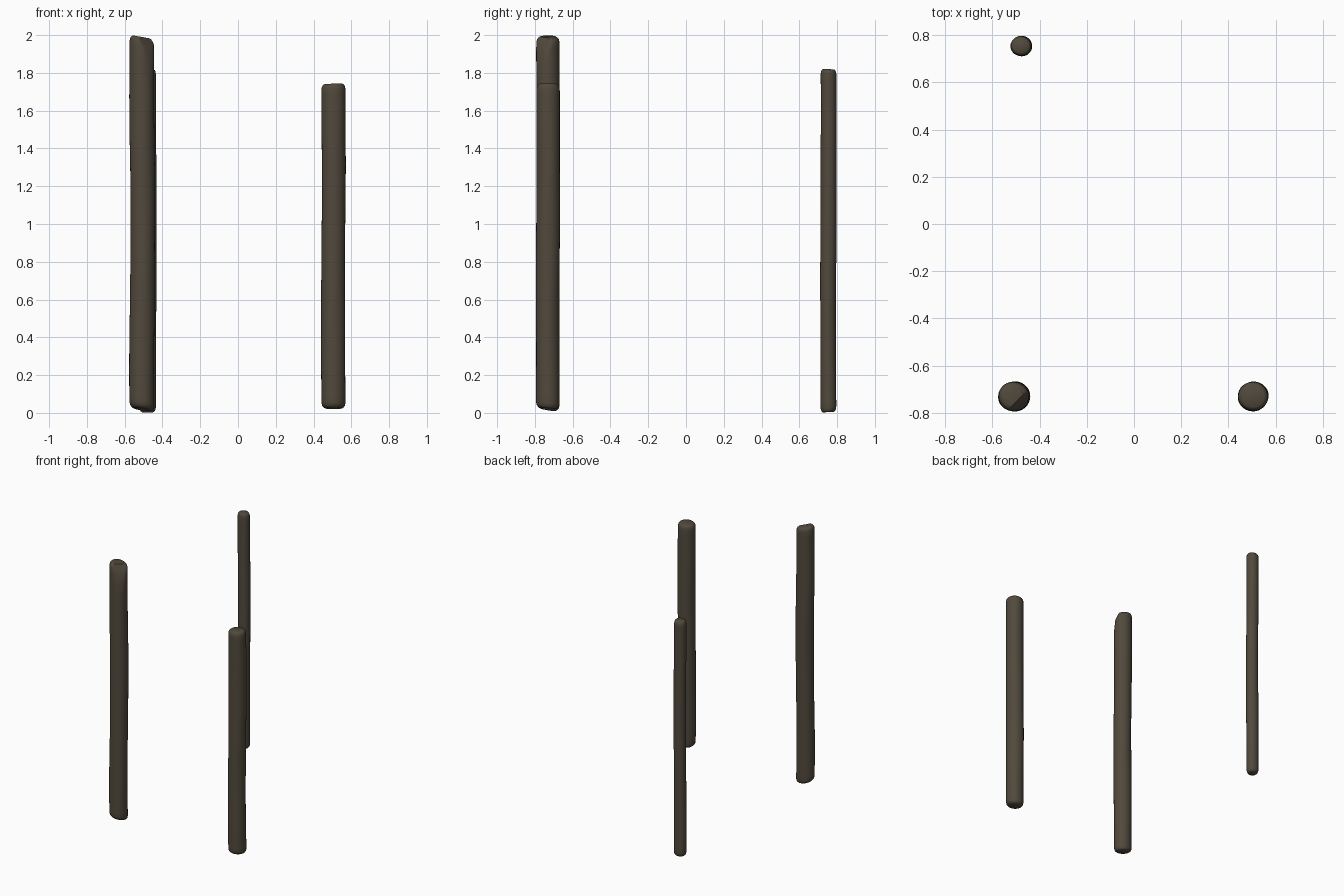
import bpy, bmesh, math

if "Cube" in bpy.data.objects:
    bpy.data.objects.remove(bpy.data.objects["Cube"])

SIDES = 28

bark = bpy.data.materials.new("dark weathered wood")
bark.diffuse_color = (0.082, 0.066, 0.046, 1)
bark.use_nodes = True
bark.node_tree.nodes["Principled BSDF"].inputs["Base Color"].default_value = bark.diffuse_color


def worn_post(name, cx, cy, rx, ry, z0, z1, sway, top_tilt, bottom_tilt, clip=None):
    """Loft a slightly wobbly round post with softened, tilted ends.
    clip(z) limits how far the section reaches towards the front right."""
    h = z1 - z0
    rim = [(0.0, 0.72), (0.006, 0.86), (0.014, 0.95), (0.028, 1.0)]
    rings = [(z0 + d, s, bottom_tilt) for d, s in rim]
    n = 22
    rings += [(z0 + 0.06 + (h - 0.12) * i / n, 1.0, (0, 0)) for i in range(n + 1)]
    rings += [(z1 - d, s, top_tilt) for d, s in reversed(rim)]

    bm = bmesh.new()
    loops = []
    for z, s, (tx, ty) in rings:
        # gentle hand-cut irregularity along the length
        ox = sway * math.sin(4.1 * z + cx * 5)
        oy = sway * 0.6 * math.sin(3.3 * z + cy * 4)
        loop = []
        for k in range(SIDES):
            a = 2 * math.pi * k / SIDES
            wob = 1 + 0.012 * math.sin(2 * a + 5 * z) + 0.008 * math.sin(3 * a - 9 * z)
            x, y = rx * s * wob * math.cos(a), ry * s * wob * math.sin(a)
            if clip:
                over = (x - y) / math.sqrt(2) - clip(z)
                if over > 0:
                    x -= over / math.sqrt(2)
                    y += over / math.sqrt(2)
            loop.append(bm.verts.new((cx + ox + x, cy + oy + y, z + tx * x + ty * y)))
        loops.append(loop)
    for a, b in zip(loops, loops[1:]):
        for k in range(SIDES):
            j = (k + 1) % SIDES
            bm.faces.new((a[k], a[j], b[j], b[k]))
    bm.faces.new(loops[0][::-1])
    bm.faces.new(loops[-1])

    me = bpy.data.meshes.new(name)
    bm.to_mesh(me)
    bm.free()
    me.materials.append(bark)
    ob = bpy.data.objects.new(name, me)
    bpy.context.collection.objects.link(ob)
    bpy.ops.object.select_all(action='DESELECT')
    ob.select_set(True)
    bpy.context.view_layer.objects.active = ob
    bpy.ops.object.shade_smooth_by_angle(angle=math.radians(50))
    return ob


def axe_cut(z):
    # curved cut at the top of the tall post
    t = max(0.0, (z - 1.84) / 0.16)
    return 0.075 - 0.06 * t ** 1.6


# tall front post with a worn, cut top
worn_post("tall_front_post", -0.507, -0.731, 0.065, 0.062, 0.02, 1.99,
          0.003, (-0.18, 0.0), (-0.14, -0.16), axe_cut)
# shorter front post
worn_post("short_front_post", 0.505, -0.731, 0.063, 0.062, 0.024, 1.743,
          0.002, (0.04, 0.0), (0.0, -0.08))
# thin pole at the back
worn_post("thin_back_pole", -0.477, 0.754, 0.044, 0.042, 0.004, 1.82,
          0.002, (0.0, -0.06), (0.0, 0.05))
